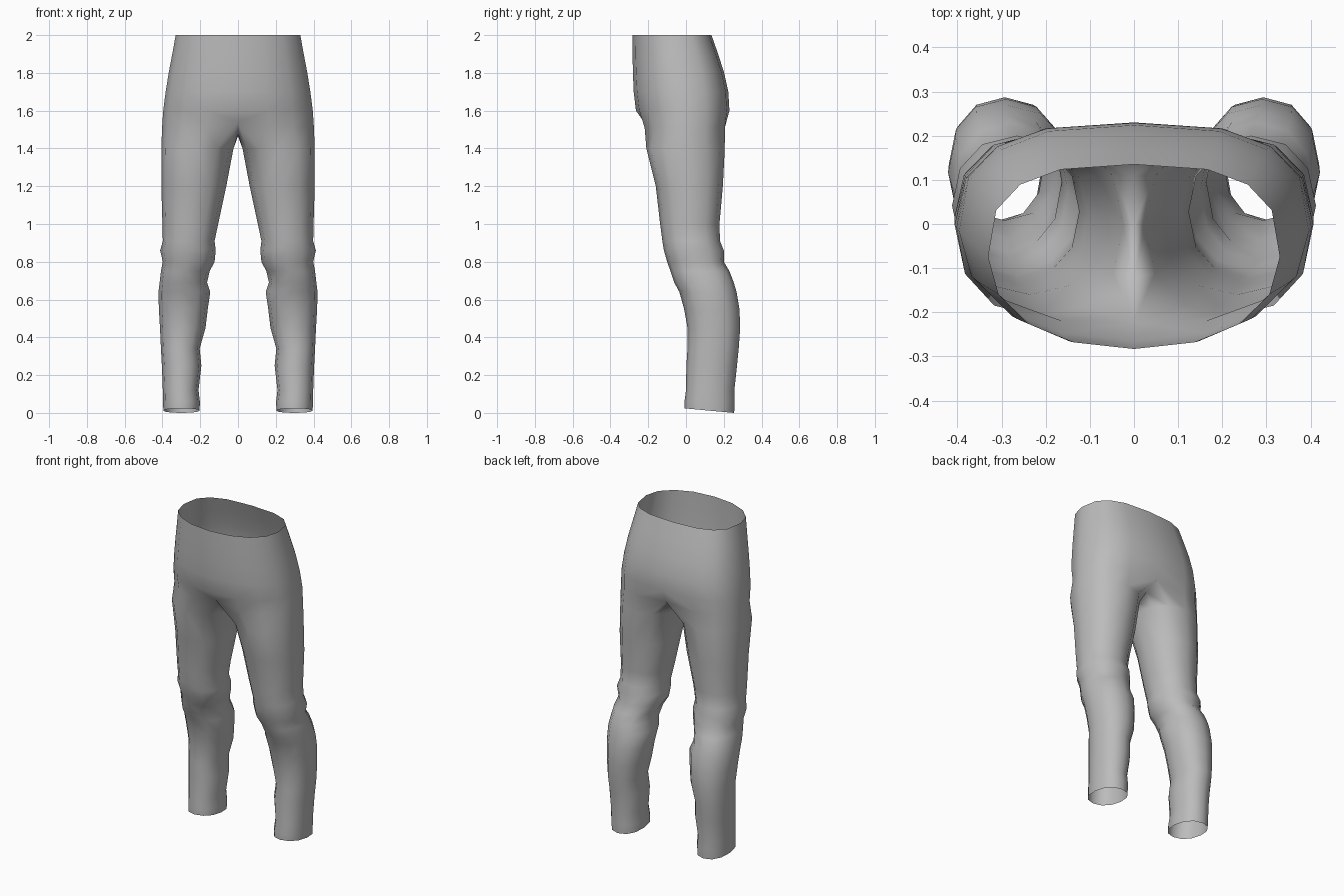
import bpy
import bmesh
from math import sin, cos, radians

# Remove only the default object
default = bpy.data.objects.get("Cube")
if default:
    bpy.data.objects.remove(default, do_unlink=True)

OUTER = 9    # points from centre front, round the outside, to centre back
AROUND = 12  # points round one whole leg

# Seat rings: height, half width, front, back
seat_rows = [
    (2.0, .33, -.283, .135),
    (1.9, .348, -.283, .17),
    (1.8, .367, -.281, .202),
    (1.7, .383, -.277, .224),
    (1.6, .396, -.265, .23),
]

# Leg rings: height, inner side, outer side, front, back
leg_rows = [
    (1.4, .024, .406, -.21, .205),
    (1.2, .062, .406, -.16, .195),
    (1.0, .105, .4, -.137, .177),
    (.91, .124, .398, -.125, .18),
    (.86, .118, .412, -.117, .2),
    (.8, .124, .398, -.1, .2),
    (.75, .15, .408, -.082, .23),
    (.69, .164, .415, -.062, .253),
    (.64, .147, .421, -.035, .268),
    (.55, .16, .419, -.01, .283),
    (.45, .172, .413, .008, .287),
    (.34, .203, .408, .008, .279),
    (.25, .194, .403, .002, .27),
    (.12, .209, .398, .0, .256),
    (.06, .202, .397, -.008, .258),
    (.016, .203, .395, -.008, .255),
]


def rounded(value, power):
    """Push a sine or cosine outwards for a boxier oval."""
    return (1 if value >= 0 else -1) * abs(value) ** (2 / power)


def seat_ring(z, width, front, back):
    """Half an oval, squarer at the back than at the front."""
    points = []
    mid, depth = (front + back) / 2, (back - front) / 2
    for k in range(OUTER):
        angle = radians(180 * k / (OUTER - 1))
        power = 2.15 if k < OUTER // 2 else 2.8
        x = width * rounded(sin(angle), power)
        y = mid - depth * rounded(cos(angle), power)
        points.append((0 if k in (0, OUTER - 1) else x, y, z))
    return points


def leg_ring(z, inner, outer, front, back, tilt=0.0):
    """A whole oval round one leg, optionally higher at the front."""
    points = []
    for k in range(AROUND):
        angle = radians(360 * (k - 1) / AROUND)
        side, ahead = rounded(sin(angle), 2.2), rounded(cos(angle), 2.2)
        x = (inner + outer) / 2 + (outer - inner) / 2 * side
        y = (front + back) / 2 - (back - front) / 2 * ahead
        points.append((x, y, z + tilt * ahead))
    return points


def crotch_ring():
    """Outer half follows the hips, the rest runs under the centre seam."""
    points = seat_ring(1.51, .402, -.235, .218)
    points[0] = (0, -.222, 1.54)
    points[-1] = (0, .2, 1.52)
    seam = [(0, .11, 1.478), (0, 0, 1.465), (0, -.12, 1.48)]
    return points + seam


def bridge(bm, upper, lower, count, closed):
    """Join two rings with quads that face outwards."""
    for k in range(count if closed else count - 1):
        n = (k + 1) % count
        bm.faces.new((lower[k], lower[n], upper[n], upper[k]))


# Left half of the trousers as one open shell
bm = bmesh.new()


def add(points):
    return [bm.verts.new(p) for p in points]


previous = add(seat_ring(*seat_rows[0]))
for row in seat_rows[1:]:
    ring = add(seat_ring(*row))
    bridge(bm, previous, ring, OUTER, False)
    previous = ring

crotch = add(crotch_ring())
bridge(bm, previous, crotch[:OUTER], OUTER, False)

previous = crotch
for row in leg_rows:
    hem = row is leg_rows[-1]
    ring = add(leg_ring(*row, tilt=.012 if hem else 0))
    bridge(bm, previous, ring, AROUND, True)
    previous = ring

# Lowest hem point rests on the ground
lowest = min(v.co.z for v in previous)
for v in previous:
    v.co.z -= lowest

for face in bm.faces:
    face.smooth = True
mesh = bpy.data.meshes.new("trousers")
bm.to_mesh(mesh)
bm.free()

# Grey cloth
cloth = bpy.data.materials.new("grey cloth")
cloth.use_nodes = True
grey = (.5, .5, .5, 1)
cloth.diffuse_color = grey
cloth.node_tree.nodes["Principled BSDF"].inputs["Base Color"].default_value = grey
mesh.materials.append(cloth)

# Mirror to make the right half
trousers = bpy.data.objects.new("trousers", mesh)
bpy.context.collection.objects.link(trousers)
mirror = trousers.modifiers.new("mirror halves", 'MIRROR')
mirror.use_axis[0] = True
mirror.use_clip = True
mirror.merge_threshold = .001
